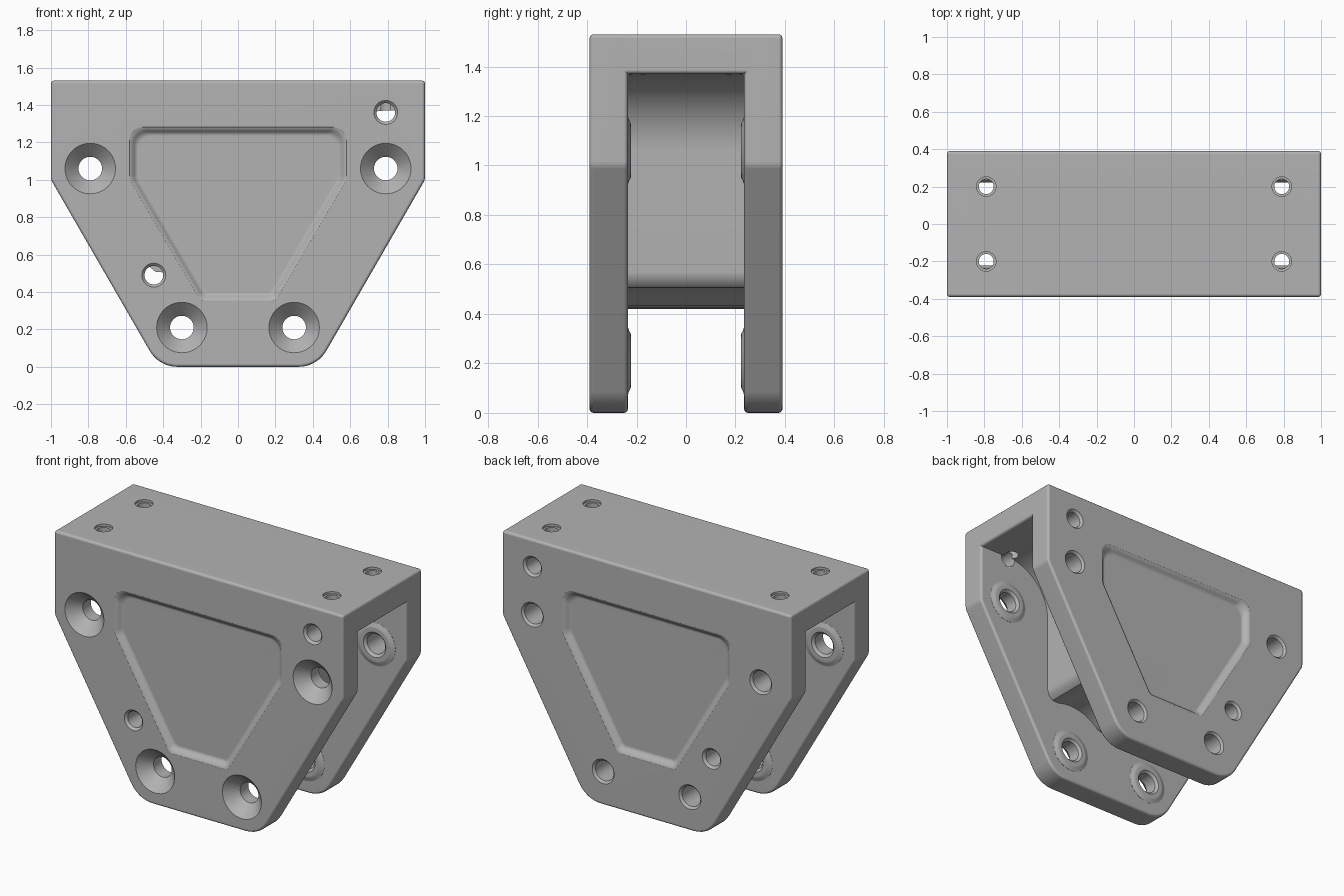
import bpy, bmesh, math
from mathutils import Vector

cube = bpy.data.objects.get("Cube")
if cube:
    bpy.data.objects.remove(cube, do_unlink=True)

HALF_DEPTH, SLOT, BEVEL = 0.39, 0.235, 0.016
HEIGHT, CEILING = 1.53, 1.37
UPPER_BOLT, LOWER_BOLT = (0.79, 1.06), (0.30, 0.21)
CLEARANCE = 0.31

grey = bpy.data.materials.new("satin grey")
grey.use_nodes = True
COLOUR = (0.45, 0.45, 0.45, 1)
grey.diffuse_color = COLOUR
grey.node_tree.nodes["Principled BSDF"].inputs["Base Color"].default_value = COLOUR


def loft(name, rings):
    """Closed solid skinned through rings with equal point counts."""
    bm = bmesh.new()
    loops = [[bm.verts.new(p) for p in ring] for ring in rings]
    n = len(loops[0])
    for a, b in zip(loops, loops[1:]):
        for i in range(n):
            j = (i + 1) % n
            bm.faces.new((a[i], a[j], b[j], b[i]))
    bm.faces.new(loops[0])
    bm.faces.new(loops[-1])
    bmesh.ops.recalc_face_normals(bm, faces=bm.faces)
    mesh = bpy.data.meshes.new(name)
    bm.to_mesh(mesh)
    bm.free()
    mesh.materials.append(grey)
    obj = bpy.data.objects.new(name, mesh)
    bpy.context.collection.objects.link(obj)
    return obj


def prism(name, outline, y0, y1):
    return loft(name, [[(x, y, z) for x, z in outline] for y in (y0, y1)])


def lathe(name, profile, place, sides=40):
    """Turned solid: profile holds (radius, distance), place maps to 3D."""
    turn = [math.tau * i / sides for i in range(sides)]
    return loft(name, [[place(r * math.cos(t), r * math.sin(t), d) for t in turn]
                       for r, d in profile])


def across(centre, side):
    return lambda a, b, d: (centre[0] + a, side * d, centre[1] + b)


def mirrored(half):
    return half + [(-p[0],) + tuple(p[1:]) for p in reversed(half) if p[0] > 0]


def rounded(corners, inset=0.0, steps=6):
    """Anticlockwise outline from (x, z, radius) corners, optionally inset."""
    pts = [Vector(c[:2]) for c in corners]
    out = []
    for i, p in enumerate(pts):
        d1 = (p - pts[i - 1]).normalized()
        d2 = (pts[(i + 1) % len(pts)] - p).normalized()
        n1, n2 = Vector((-d1.y, d1.x)), Vector((-d2.y, d2.x))
        mitre = (n1 + n2) / (1 + n1.dot(n2))
        r = corners[i][2]
        if r == 0:
            out.append(tuple(p + mitre * inset))
            continue
        centre = p + mitre * (inset + r)
        for k in range(steps + 1):
            out.append(tuple(centre - n1.lerp(n2, k / steps).normalized() * r))
    return out


def arc(centre, start, end, steps):
    angles = [math.radians(start + (end - start) * k / steps) for k in range(steps + 1)]
    return [(centre[0] + CLEARANCE * math.cos(a), centre[1] + CLEARANCE * math.sin(a))
            for a in angles]


def bevel(obj):
    mod = obj.modifiers.new("edge rounding", 'BEVEL')
    mod.width = BEVEL
    mod.segments = 3
    mod.limit_method = 'ANGLE'
    mod.angle_limit = math.radians(45)


def finish(obj, cutters):
    """Cut the holes, then shade."""
    for cutter in cutters:
        mod = obj.modifiers.new("cut", 'BOOLEAN')
        mod.operation = 'DIFFERENCE'
        mod.solver = 'EXACT'
        mod.object = cutter
    graph = bpy.context.evaluated_depsgraph_get()
    mesh = bpy.data.meshes.new_from_object(obj.evaluated_get(graph))
    obj.modifiers.clear()
    obj.data = mesh
    bpy.ops.object.select_all(action='DESELECT')
    obj.select_set(True)
    bpy.context.view_layer.objects.active = obj
    bpy.ops.object.shade_smooth_by_angle(angle=math.radians(35))
    normals = obj.modifiers.new("flat face normals", 'WEIGHTED_NORMAL')
    normals.keep_sharp = True


# Outlines
plate_outline = rounded(mirrored([(0.423, 0, 0.17), (1, 1, 0.06), (1, HEIGHT, 0)]))
pocket_corners = mirrored([(0.20, 0.355, 0.04), (0.578, 1.0, 0.08), (0.578, 1.28, 0.07)])
core_outline = mirrored(
    [(0, 0.42), (0.045, 0.424)] + arc(LOWER_BOLT, 134, 72, 10)
    + [(0.44, 0.507), (0.468, 0.53), (0.48, 0.57)]
    + arc(UPPER_BOLT, 180, 90, 14) + [(UPPER_BOLT[0], 1.45)])

# Vertical mounting holes in the top
top_cutters = []
for x in (-0.79, 0.79):
    for y in (-0.2, 0.2):
        top_cutters.append(lathe(
            "top_hole_cutter", [(0.04, 1.3), (0.04, 1.515), (0.052, 1.516), (0.052, 1.54)],
            lambda a, b, d, x=x, y=y: (x + a, y + b, d)))

bolts = [(s * x, z) for x, z in (UPPER_BOLT, LOWER_BOLT) for s in (-1, 1)]
small_holes = [(0.79, 1.36), (-0.45, 0.49)]
all_cutters = list(top_cutters)
dowel_cutters = []

# Front and back cheek plates with pockets, holes and inner bosses
for side, label in ((-1, "front"), (1, "back")):
    plate = prism(label + "_plate", plate_outline, side * SLOT, side * HALF_DEPTH)
    bevel(plate)
    cutters = list(top_cutters)

    steps = [(-0.006, -0.006), (0, 0.001), (0.009, 0.004), (0.018, 0.012),
             (0.026, 0.022), (0.035, 0.028), (0.045, 0.03)]
    pocket = loft("pocket_cutter", [
        [(x, side * (HALF_DEPTH - depth), z) for x, z in rounded(pocket_corners, inset)]
        for inset, depth in steps])
    cutters.append(pocket)
    all_cutters.append(pocket)

    mouth = [(0.063, 0.317), (0.145, 0.4)] if side < 0 else [(0.063, 0.377), (0.086, 0.4)]
    for centre in bolts:
        hole = lathe("bolt_hole_cutter",
                     [(0.078, 0.2), (0.078, 0.222), (0.063, 0.237)] + mouth,
                     across(centre, side))
        boss = lathe(label + "_bolt_boss",
                     [(0.135, 0.25), (0.135, 0.234), (0.122, 0.23), (0.112, 0.224),
                      (0.1, 0.222)], across(centre, side))
        finish(boss, [hole])
        cutters.append(hole)
        all_cutters.append(hole)

    for centre in small_holes:
        hole = lathe("dowel_hole_cutter",
                     [(0.05, 0.23), (0.05, 0.376), (0.074, 0.4)], across(centre, side))
        cutters.append(hole)
        all_cutters.append(hole)
        dowel_cutters.append(hole)
    finish(plate, cutters)

# Top block bridging the plates
block_outline = [(-1, CEILING), (1, CEILING), (1, HEIGHT), (-1, HEIGHT)]
block = prism("top_block", block_outline, -HALF_DEPTH, HALF_DEPTH)
bevel(block)
finish(block, top_cutters + dowel_cutters)

# Central core with clearance arcs around the bolts
core = prism("central_core", core_outline, -SLOT - 0.01, SLOT + 0.01)
finish(core, top_cutters + dowel_cutters)

for cutter in all_cutters:
    bpy.data.objects.remove(cutter, do_unlink=True)
